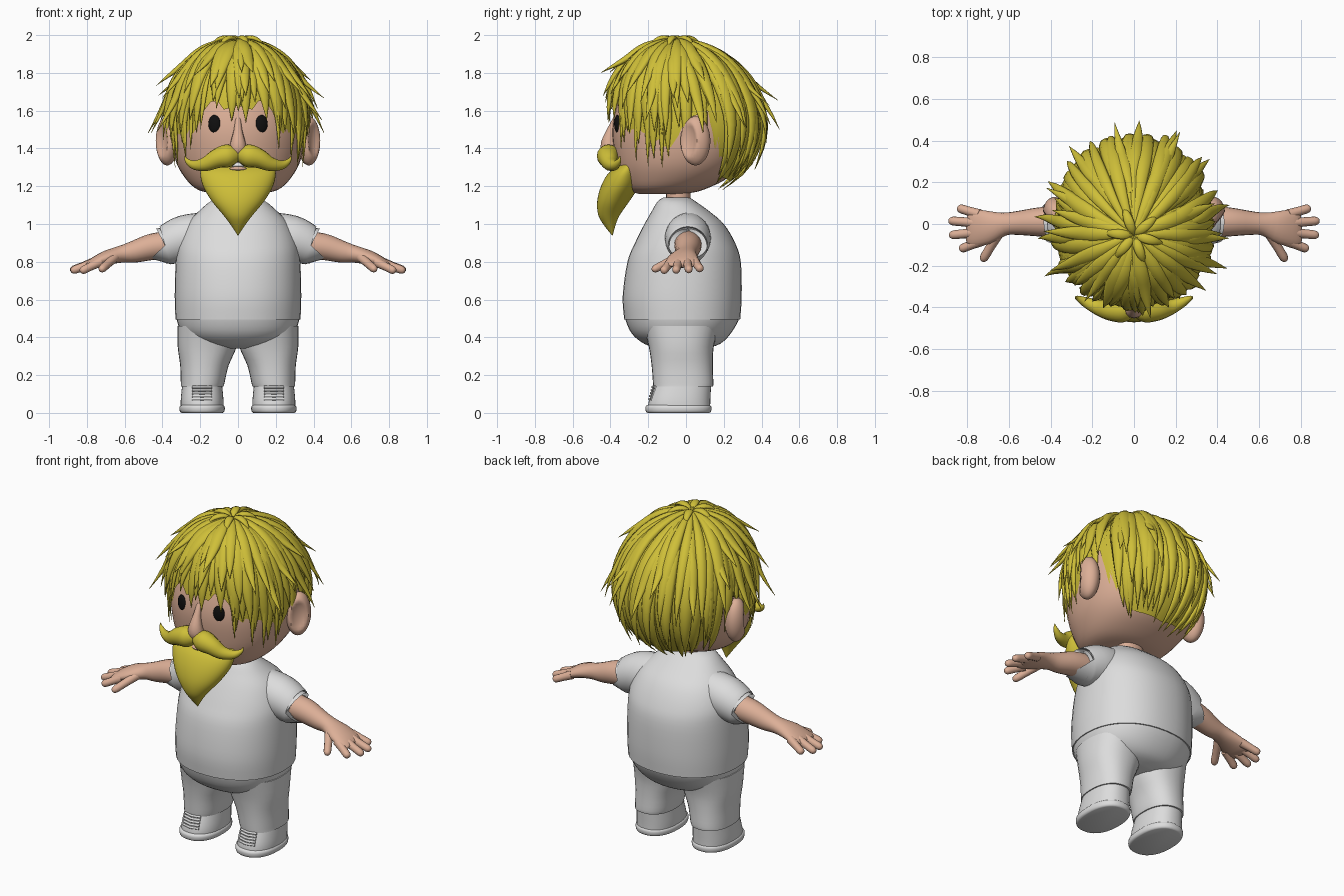
import bpy, bmesh, random
from math import sin, cos, pi, radians
from mathutils import Vector, Matrix

random.seed(4)
if "Cube" in bpy.data.objects:
    bpy.data.objects.remove(bpy.data.objects["Cube"])


def material(name, r, g, b):
    m = bpy.data.materials.new(name)
    m.use_nodes = True
    m.diffuse_color = (r, g, b, 1)
    m.node_tree.nodes["Principled BSDF"].inputs["Base Color"].default_value = (r, g, b, 1)
    return m


CLOTH = material("pale grey cloth", .72, .72, .72)
SKIN = material("skin", .72, .43, .31)
HAIR = material("golden hair", .62, .52, .04)
BLACK = material("eye black", .005, .005, .005)
WHITE = material("tooth white", .85, .85, .85)


def finish(bm, name, mat, angle=50):
    bmesh.ops.recalc_face_normals(bm, faces=bm.faces)
    me = bpy.data.meshes.new(name)
    bm.to_mesh(me)
    bm.free()
    me.materials.append(mat)
    ob = bpy.data.objects.new(name, me)
    bpy.context.collection.objects.link(ob)
    bpy.ops.object.select_all(action='DESELECT')
    ob.select_set(True)
    bpy.context.view_layer.objects.active = ob
    bpy.ops.object.shade_smooth_by_angle(angle=radians(angle))
    return ob


def spline(vals, n):
    """Catmull-Rom resampling of a list of vectors."""
    out = []
    for i in range(len(vals) - 1):
        a, b, c, d = (vals[min(max(j, 0), len(vals) - 1)] for j in range(i - 1, i + 3))
        for k in range(n):
            t = k / n
            out.append((b * 2 + (c - a) * t + (a * 2 - b * 5 + c * 4 - d) * t * t
                        + (b * 3 - a - c * 3 + d) * t ** 3) / 2)
    return out + [vals[-1]]


def tube(bm, pts, radii, up=(0, 0, 1), axis=None, sides=12, n=3, power=2):
    """Sweep an elliptical section with (side, up) radii along smoothed points."""
    pts = spline([Vector(p) for p in pts], n)
    radii = spline([Vector(r) if isinstance(r, tuple) else Vector((r, r)) for r in radii], n)
    rings = []
    for i, (p, r) in enumerate(zip(pts, radii)):
        tan = Vector(axis) if axis else (pts[min(i + 1, len(pts) - 1)] - pts[max(i - 1, 0)]).normalized()
        u = Vector(up(p) if callable(up) else up)
        side = tan.cross(u).normalized()
        nor = side.cross(tan)
        ring = []
        for k in range(sides):
            c, s = cos(2 * pi * k / sides), sin(2 * pi * k / sides)
            c, s = (abs(v) ** (2 / power) * (1 if v > 0 else -1) for v in (c, s))
            ring.append(bm.verts.new(p + side * c * max(r.x, .001) + nor * s * max(r.y, .001)))
        rings.append(ring)
    for a, b in zip(rings, rings[1:]):
        for k in range(sides):
            j = (k + 1) % sides
            bm.faces.new((a[k], a[j], b[j], b[k]))
    bm.faces.new(rings[0])
    bm.faces.new(rings[-1])


def part(name, mat, pts, radii, **kw):
    bm = bmesh.new()
    tube(bm, pts, radii, **kw)
    return finish(bm, name, mat)


def loft(name, mat, rings, x=0, n=4, power=2.2):
    """Vertical body from rings of (z, centre y, half width, half depth)."""
    return part(name, mat, [(x, r[1], r[0]) for r in rings], [(r[2], r[3]) for r in rings],
                up=(0, -1, 0), axis=(0, 0, 1), sides=40, n=n, power=power)


def ball(name, mat, loc, size, turn=0, dish=None):
    bm = bmesh.new()
    bmesh.ops.create_uvsphere(bm, u_segments=28, v_segments=20, radius=1)
    if dish:
        for v in bm.verts:
            d = v.co.dot(dish)
            if d > .7:
                v.co -= dish * (d - .7) * 1.9
    bm.transform(Matrix.Translation(loc) @ Matrix.Rotation(turn, 4, 'Z') @ Matrix.Diagonal((*size, 1)))
    return finish(bm, name, mat)


# Torso: trousers below, shirt above with a small hem step
loft("hips", CLOTH, [(.34, -.02, .1, .12), (.365, -.02, .22, .2), (.42, -.025, .295, .262),
                     (.5, -.02, .326, .302), (.56, -.02, .326, .305)])
loft("shirt", CLOTH, [(.495, -.02, .331, .307), (.62, -.02, .335, .315), (.8, -.01, .33, .3),
                      (.9, -.005, .318, .265), (1, -.01, .272, .21), (1.07, -.03, .205, .15),
                      (1.12, -.05, .145, .1), (1.14, -.05, .09, .07)])
loft("neck", SKIN, [(1.08, -.04, .08, .065), (1.22, -.04, .08, .065)])

# Head and face
loft("head", SKIN, [(1.16, -.13, .1, .12), (1.18, -.11, .21, .2), (1.25, -.06, .285, .29),
                    (1.35, -.03, .335, .345), (1.5, -.01, .355, .38), (1.65, 0, .335, .36),
                    (1.8, -.02, .25, .27), (1.9, -.03, .12, .14), (1.92, -.03, .02, .02)], power=2.1)
part("nose", SKIN, [(0, -.37, 1.56), (0, -.395, 1.5), (0, -.41, 1.43), (0, -.4, 1.39), (0, -.38, 1.37)],
     [.015, .022, .04, .045, .01], up=(0, -1, 0))
ball("teeth", WHITE, (0, -.372, 1.312), (.04, .022, .014))
ball("lower_lip", SKIN, (0, -.378, 1.293), (.045, .025, .012))
loft("beard", HAIR, [(1.315, -.3, .185, .05), (1.27, -.325, .2, .085), (1.2, -.35, .185, .1),
                     (1.12, -.385, .138, .085), (1.05, -.407, .08, .058), (1, -.405, .042, .034),
                     (.94, -.39, .002, .002)], power=2)

for s, side in ((1, "left"), (-1, "right")):
    ball(side + "_eye", BLACK, (s * .125, -.363, 1.53), (.033, .015, .047), turn=s * .3)
    ball(side + "_ear", SKIN, (s * .375, .05, 1.44), (.06, .08, .13), turn=s * -.15,
         dish=Vector((s * .8, -.6, .05)).normalized())
    part(side + "_moustache", HAIR,
         [(s * x, y, z) for x, y, z in ((-.01, -.4, 1.37), (.05, -.41, 1.362), (.11, -.412, 1.347),
                                        (.17, -.4, 1.318), (.23, -.375, 1.312), (.27, -.355, 1.335),
                                        (.28, -.35, 1.36))],
         [.03, .06, .052, .038, .025, .012, .002], sides=16, n=4)

    # Sleeve with a rolled opening, arm and hand
    part(side + "_sleeve", CLOTH,
         [(s * x, .01, z) for x, z in ((.16, .955), (.28, .925), (.375, .89), (.386, .887), (.38, .888), (.35, .895))],
         [.11, .122, .107, .1, .088, .085], sides=28)
    bm = bmesh.new()
    tube(bm, [(s * x, y, z) for x, y, z in ((.33, .01, .895), (.45, .01, .88), (.55, .005, .853), (.62, 0, .84),
                                            (.7, -.015, .82), (.77, -.02, .793), (.8, -.02, .782))],
         [.074, .07, .058, (.055, .045), (.08, .038), (.088, .026), (.07, .012)], sides=20)
    fingers = (((.74, .045, .803), (.845, .078, .758)), ((.75, .005, .803), (.888, .016, .752)),
               ((.75, -.04, .8), (.885, -.054, .75)), ((.73, -.08, .8), (.835, -.122, .748)),
               ((.65, -.045, .825), (.728, -.178, .755)))
    for a, b in fingers:
        a, b = Vector((s * a[0], *a[1:])), Vector((s * b[0], *b[1:]))
        tube(bm, [a, a.lerp(b, .5), a.lerp(b, .85), a.lerp(b, .97), b], [.026, .022, .021, .013, .002], sides=12)
    finish(bm, side + "_arm", SKIN, 80)

    # Trouser leg, shoe, sole and laces
    part(side + "_leg", CLOTH, [(s * x, y, z) for x, y, z in ((.19, -.015, .14), (.187, -.015, .16), (.178, -.02, .25),
                                                            (.163, -.025, .35), (.155, -.025, .46))],
         [(.113, .158), (.116, .16), (.128, .162), (.156, .172), (.165, .2)],
         up=(0, -1, 0), axis=(0, 0, 1), sides=32, power=2.3)
    loft(side + "_shoe", CLOTH, [(.02, -.037, .113, .165), (.07, -.033, .113, .162),
                                 (.145, -.017, .106, .15)], x=s * .19, power=2.3)
    loft(side + "_sole", CLOTH, [(0, -.04, .108, .163), (.005, -.04, .116, .171), (.018, -.04, .12, .175),
                                 (.034, -.04, .119, .174), (.042, -.04, .11, .165)], x=s * .19, n=2, power=2.3)
    bm = bmesh.new()
    for i in range(5):
        z = .073 + i * .016
        y = -.195 + .28 * (z - .07)
        tube(bm, [(s * .19 + x, y + abs(x) * .25, z) for x in (-.052, -.03, 0, .03, .052)], [.007] * 5, sides=8)
    finish(bm, side + "_laces", CLOTH)

# Hair: lowest reach (polar angle) for each direction around the head, front = 0
REACH = [(0, 88), (12, 91), (20, 82), (28, 88), (36, 104), (50, 118), (80, 120), (90, 98),
         (108, 92), (118, 140), (140, 149), (180, 154)]


def reach(az):
    a = abs((az + 180) % 360 - 180)
    for (a0, p0), (a1, p1) in zip(REACH, REACH[1:]):
        if a <= a1:
            return p0 + (p1 - p0) * (a - a0) / (a1 - a0)


def scalp(az, polar, lift):
    a = abs((az + 180) % 360 - 180)
    tuck = .5 + .5 * min(max((a - 90) / 35, 0), 1)
    az, p = radians(az), radians(polar)
    r = sin(p) if polar < 90 else 1 - (1 - sin(p)) * tuck
    return Vector(((.365 + lift) * r * sin(az), -(.4 + lift) * r * cos(az) - .05 * max(0, cos(p)),
                   1.55 + (.4 + lift) * cos(p)))


def outward(p):
    return (p - Vector((0, 0, 1.5))).normalized()


def lock(bm, az, end, lift, width, flick=0, twist=0, start=.04):
    pts, radii = [], []
    for i in range(9):
        t = i / 8
        bend = flick * max(0, t - .55) ** 2 / .2
        pts.append(scalp(az + twist * (1 - t) + twist * .5 * t * t, end * (start + (1 - start) * t), lift + bend))
        w = width * min(1, .3 + 1.7 * t) * (1 - t ** 3.5)
        radii.append((w, w * .55))
    tube(bm, pts, radii, up=outward, sides=8, n=2)


# Solid cap beneath the locks
bm = bmesh.new()
rows = [[bm.verts.new(scalp(az, (.02 + .98 * k / 16) * (reach(az) - 9), 0)) for az in range(0, 360, 6)]
        for k in range(17)]
for a, b in zip(rows, rows[1:]):
    for k in range(60):
        bm.faces.new((a[k - 1], a[k], b[k], b[k - 1]))
bm.faces.new(rows[0])
finish(bm, "hair_cap", HAIR)

# Three layers of tapered locks, the outer ones shorter with flicked tips
LAYERS = [("hair_under", 46, .97, .004, .046, .01), ("hair_middle", 34, .84, .016, .044, .03),
          ("hair_outer", 20, .66, .026, .038, .06)]
for name, count, length, lift, width, flick in LAYERS:
    bm = bmesh.new()
    for i in range(count):
        az = (i + .5 + random.uniform(-.25, .25)) * 360 / count
        lock(bm, az, reach(az) * length * random.uniform(.93, 1.05), lift, width * random.uniform(.8, 1.15),
             flick * random.uniform(.2, 1.3), random.uniform(-18, 18))
    finish(bm, name, HAIR, 80)

# Loose wisps sticking out around the sides and back
bm = bmesh.new()
for az in (66, 84, 104, 122, 150, 172, 198, 226, 250, 268, 282, 296):
    lock(bm, az, random.uniform(74, 98), .025, .034, random.uniform(.07, .1), random.uniform(-14, 14), .35)
for az in (30, 38, 46, 58, 70, 290, 302, 314, 322, 330):
    lock(bm, az, reach(az) * 1.05, .012, .016, .02, random.uniform(-8, 8), .5)
finish(bm, "hair_wisps", HAIR, 80)

# Small curls rising from the crown
bm = bmesh.new()
for az in (20, 75, 130, 200, 265, 320):
    d = Vector((sin(radians(az)), -cos(radians(az)), 0))
    o = Vector((0, -.055, 0))
    tube(bm, [o + d * r + Vector((0, 0, z)) for r, z in ((.005, 1.945), (.025, 1.975), (.065, 1.987), (.11, 1.975), (.15, 1.94))],
         [(.01, .008), (.018, .01), (.024, .012), (.018, .01), .001], up=(0, 0, 1), sides=8)
finish(bm, "crown_curls", HAIR, 80)
